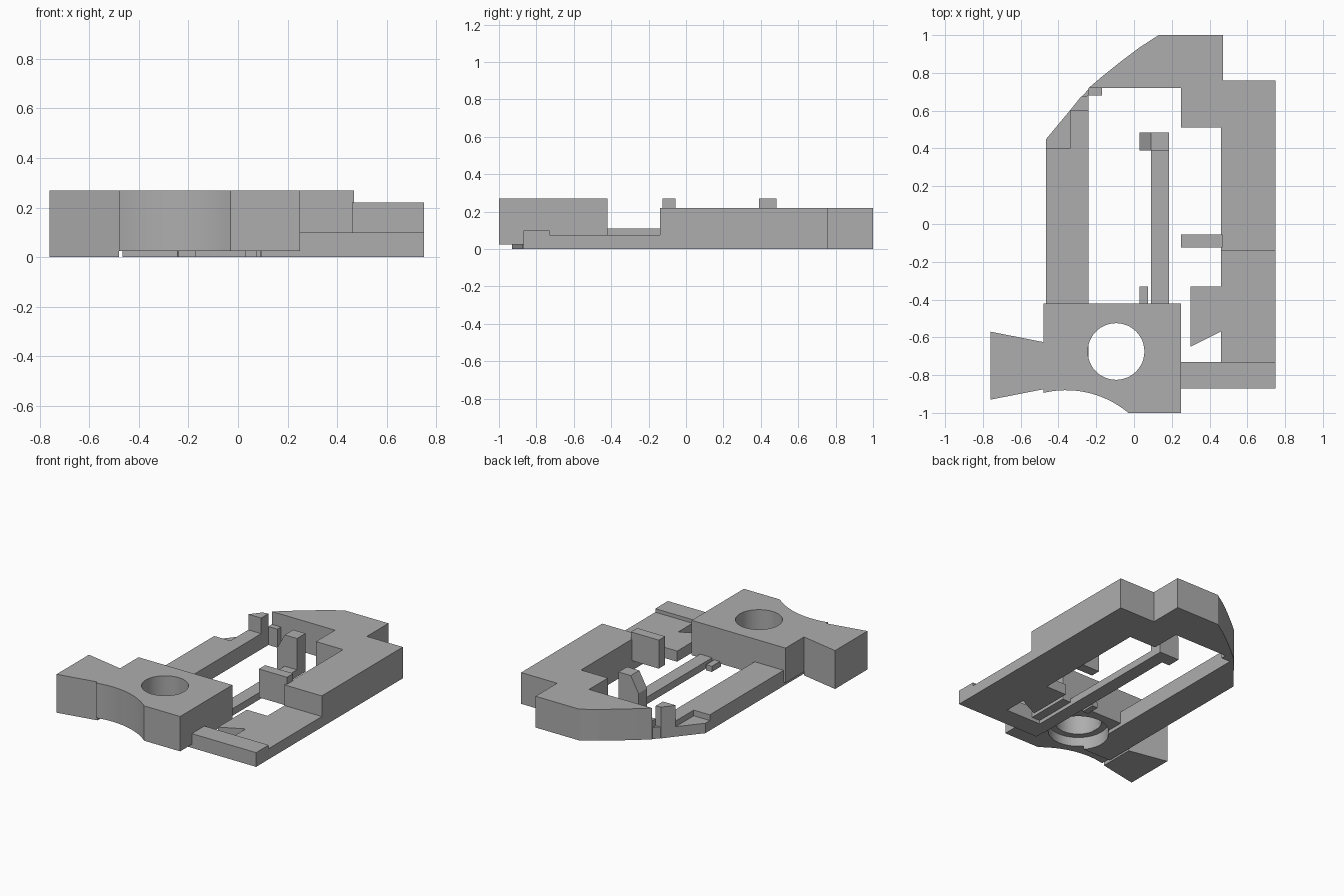
import bpy
import bmesh
import math

if "Cube" in bpy.data.objects:
    bpy.data.objects.remove(bpy.data.objects["Cube"], do_unlink=True)

# Single neutral grey
grey = bpy.data.materials.new("plain_grey")
grey.use_nodes = True
colour = (0.42, 0.42, 0.42, 1)
grey.diffuse_color = colour
grey.node_tree.nodes["Principled BSDF"].inputs["Base Color"].default_value = colour


def prism(name, points, low, high, axis="z"):
    """Extrude an outline along z, or an x/z outline along y."""
    bm = bmesh.new()
    if axis == "z":
        verts = [bm.verts.new((a, b, low)) for a, b in points]
        move = (0, 0, high - low)
    else:
        verts = [bm.verts.new((a, low, b)) for a, b in points]
        move = (0, high - low, 0)
    face = bm.faces.new(verts)
    made = bmesh.ops.extrude_face_region(bm, geom=[face])["geom"]
    bmesh.ops.translate(bm, vec=move, verts=[v for v in made if isinstance(v, bmesh.types.BMVert)])
    bmesh.ops.recalc_face_normals(bm, faces=bm.faces)
    mesh = bpy.data.meshes.new(name)
    bm.to_mesh(mesh)
    bm.free()
    mesh.materials.append(grey)
    obj = bpy.data.objects.new(name, mesh)
    bpy.context.collection.objects.link(obj)
    return obj


def box(name, x0, x1, y0, y1, z0, z1):
    return prism(name, [(x0, y0), (x1, y0), (x1, y1), (x0, y1)], z0, z1)


def select_only(obj):
    bpy.ops.object.select_all(action="DESELECT")
    obj.select_set(True)
    bpy.context.view_layer.objects.active = obj


def drill(obj, radius, low, high):
    """Cut a round vertical hole on the socket axis."""
    ring = [(-0.095 + radius * math.cos(i * math.tau / 48),
             -0.675 + radius * math.sin(i * math.tau / 48)) for i in range(48)]
    cutter = prism("hole_cutter", ring, low, high)
    cutter.hide_render = True
    mod = obj.modifiers.new("hole", "BOOLEAN")
    mod.operation = "DIFFERENCE"
    mod.solver = "EXACT"
    mod.object = cutter
    select_only(obj)
    bpy.ops.object.modifier_apply(modifier=mod.name)
    bpy.data.objects.remove(cutter, do_unlink=True)


# Tall rear body with curved outer corner
prism("rear_body", [(0.13, 1), (0.47, 1), (0.47, 0.76), (0.75, 0.76), (0.75, -0.14),
                    (0.46, -0.14), (0.46, 0.51), (0.25, 0.51), (0.25, 0.72),
                    (-0.24, 0.72), (-0.17, 0.78), (-0.07, 0.86), (0.03, 0.935)], 0, 0.22)

# Low side deck with angled tab, and thicker front plate
prism("side_deck", [(0.75, -0.14), (0.46, -0.14), (0.46, -0.33), (0.30, -0.33),
                    (0.30, -0.65), (0.46, -0.57), (0.46, -0.73), (0.75, -0.73)], 0, 0.075)
box("front_plate", 0.095, 0.75, -0.87, -0.73, 0, 0.10)

# Front block with scooped face
arc = []
for i in range(17):
    x = -0.48 + 0.45 * i / 16
    arc.append((x, -1.394 + math.sqrt(0.514 ** 2 - (x + 0.36) ** 2)))
block = prism("front_block", arc + [(0.25, -1), (0.25, -0.42), (-0.48, -0.42)], 0.025, 0.27)
drill(block, 0.15, -0.1, 0.4)
drill(block, 0.195, -0.1, 0.09)
select_only(block)
bpy.ops.object.shade_smooth_by_angle(angle=math.radians(30))

# Flared side lug
prism("side_lug", [(-0.76, -0.93), (-0.48, -0.875), (-0.48, -0.625), (-0.76, -0.57)], 0, 0.27)

# Side rail, its lowered end and the stops at the rear corner
rail = prism("side_rail", [(-0.465, -0.8), (-0.24, -0.8), (-0.24, 0.6), (-0.34, 0.6),
                           (-0.34, 0.40), (-0.465, 0.40)], 0, 0.11)
drill(rail, 0.195, -0.1, 0.09)
prism("rail_end", [(-0.465, 0.40), (-0.34, 0.40), (-0.34, 0.6), (-0.465, 0.45)], 0, 0.07)
prism("corner_post", [(-0.34, 0.6), (-0.24, 0.6), (-0.24, 0.68), (-0.28, 0.675)], 0, 0.22)
prism("corner_stop", [(-0.24, 0.68), (-0.17, 0.68), (-0.17, 0.78), (-0.24, 0.72)], 0, 0.13)
prism("corner_link", [(-0.34, 0.6), (-0.24, 0.6), (-0.24, 0.715)], 0, 0.08)

# Centre strip with a chamfered post and small stop
box("centre_strip", 0.09, 0.185, -0.80, 0.48, 0, 0.05)
prism("strip_post", [(0.03, 0), (0.185, 0), (0.185, 0.27), (0.09, 0.27), (0.03, 0.16)],
      0.39, 0.485, axis="y")
box("small_stop", 0.03, 0.075, -0.43, -0.33, 0, 0.04)

# Upright wall reaching inward from the body
box("inner_wall", 0.25, 0.468, -0.125, -0.055, 0.07, 0.27)
